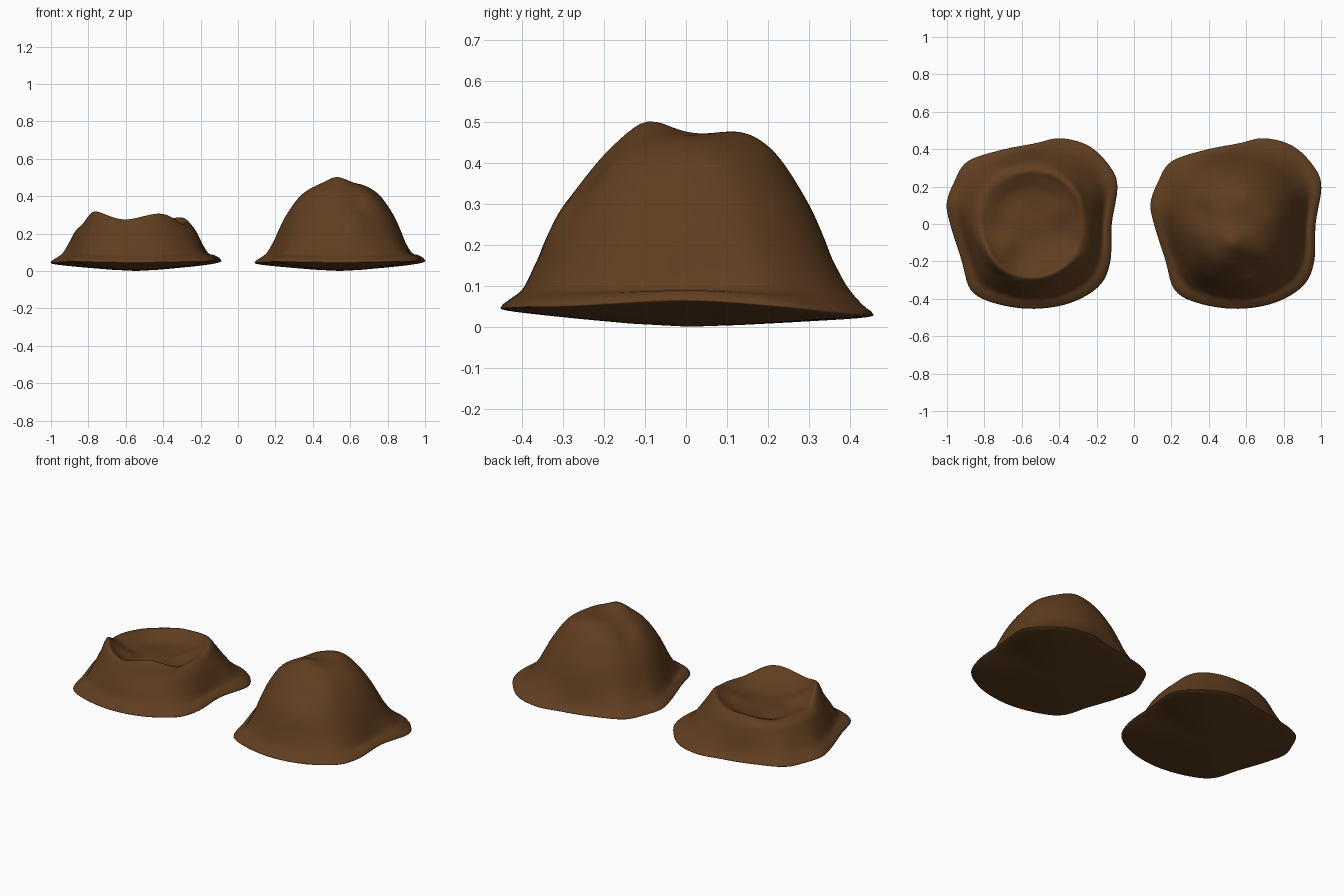
import bpy, bmesh, math
from mathutils import Vector

if "Cube" in bpy.data.objects:
    bpy.data.objects.remove(bpy.data.objects["Cube"])

brown = bpy.data.materials.new("earth brown")
brown.diffuse_color = (0.117, 0.048, 0.0145, 1)
brown.use_nodes = True
brown.node_tree.nodes["Principled BSDF"].inputs["Base Color"].default_value = brown.diffuse_color

N, SUB = 96, 5
# wavy skirt outline seen from above, shared by both mounds
OUTLINE = [(.423, 0), (.453, .20), (.41, .31), (.30, .415), (.15, .455), (.015, .428),
           (-.175, .39), (-.345, .33), (-.415, .22), (-.453, .11), (-.435, 0),
           (-.375, -.19), (-.325, -.35), (-.2, -.42), (0, -.45), (.2, -.42),
           (.355, -.33), (.415, -.2)]
# skirt edge height and crater crest height as (degrees, z)
EDGE = [(0, .075), (60, .04), (90, .036), (140, .045), (180, .055), (225, .06), (270, .055), (315, .06)]
CREST = [(0, .26), (35, .285), (90, .255), (135, .235), (180, .245), (218, .316),
         (258, .275), (296, .306), (335, .25)]


def catmull(a, b, c, d, t):
    return (b * 2 + (c - a) * t + (a * 2 - b * 5 + c * 4 - d) * t * t
            + (b * 3 - a - c * 3 + d) * t ** 3) * 0.5


def around(table, ang):
    """Smooth periodic lookup of a height by angle."""
    deg = math.degrees(ang) % 360
    n = len(table)
    for i in range(n):
        d0, z0 = table[i]
        d1, z1 = table[(i + 1) % n]
        if i == n - 1:
            d1 += 360
        if d0 <= deg <= d1:
            t = (deg - d0) / (d1 - d0)
            return z0 + (z1 - z0) * t * t * (3 - 2 * t)


def outline(u):
    n = len(OUTLINE)
    i = int(u)
    p = [Vector(OUTLINE[(i + k) % n]) for k in (-1, 0, 1, 2)]
    return catmull(*p, u - i)


def mound(name, cx, rings, bumps):
    """rings: (radius, height or height function, how much it follows the outline)"""
    bm = bmesh.new()
    columns = []
    for k in range(N):
        o = outline(k / N * len(OUTLINE))
        ang, ro = math.atan2(o.y, o.x), o.length
        edge = around(EDGE, ang)
        # shallow bulging underside, then the rounded skirt edge
        pts = [(ro * s, (edge - .014) * s ** 1.4) for s in (.3, .65, .97)]
        pts.append((ro, edge - .004))
        for r, z, w in rings:
            # the upper body is slightly longer front to back
            oval = 1 - .025 * (1 - w) * math.cos(2 * ang)
            pts.append((r * oval * (1 - w + w * ro / .455), z(ang) if callable(z) else z))
        pts = [Vector(p) for p in pts]
        col = []
        for i in range(len(pts) - 1):
            a, d = pts[max(i - 1, 0)], pts[min(i + 2, len(pts) - 1)]
            for s in range(SUB):
                col.append(catmull(a, pts[i], pts[i + 1], d, s / SUB))
        col.append(pts[-1])
        verts = []
        for p in col:
            x, y, z = p.x * math.cos(ang), p.x * math.sin(ang), p.y
            if z > .12:
                fade = min(1, (z - .12) / .1)
                z += fade * sum(h * math.exp(-((x - bx) ** 2 + (y - by) ** 2) / (s * s))
                                for bx, by, h, s in bumps)
            verts.append(bm.verts.new((x + cx, y, z)))
        columns.append(verts)
    for k in range(N):
        a, b = columns[k], columns[(k + 1) % N]
        for i in range(len(a) - 1):
            bm.faces.new((a[i], b[i], b[i + 1], a[i + 1]))
    # close the middle of the underside and the top
    for i, flip in ((0, True), (-1, False)):
        loop = [c[i] for c in columns]
        mid = sum((v.co for v in loop), Vector()) / N
        mid.z = 0 if flip else mid.z
        c = bm.verts.new(mid)
        for k in range(N):
            f = (loop[k], loop[(k + 1) % N], c)
            bm.faces.new(f[::-1] if flip else f)
    bmesh.ops.recalc_face_normals(bm, faces=bm.faces)
    me = bpy.data.meshes.new(name)
    bm.to_mesh(me)
    bm.free()
    me.materials.append(brown)
    for p in me.polygons:
        p.use_smooth = True
    ob = bpy.data.objects.new(name, me)
    bpy.context.collection.objects.link(ob)


# flared skirt and lower slope common to both
BASE = [(.434, lambda a: around(EDGE, a) + .013, 1), (.398, .095, .75), (.362, .16, .45)]

# hollow mound with a crater
mound("hollow_dirt_mound", -.545, BASE + [
    (.328, .22, .25),
    (.285, lambda a: around(CREST, a), .2),
    (.24, lambda a: .6 * around(CREST, a) + .085, .1),
    (.18, lambda a: .25 * around(CREST, a) + .15, 0), (.1, .205, 0), (.02, .205, 0)],
    [(.15, .06, .02, .07), (-.13, -.12, .015, .06), (-.12, .13, -.012, .08)])

# full rounded mound
mound("full_dirt_mound", .545, BASE + [
    (.336, .22, .3), (.297, .30, .2), (.237, .39, .1),
    (.182, .437, 0), (.11, .465, 0), (.02, .47, 0)],
    [(-.015, -.09, .034, .07), (.03, .16, .018, .08),
     (.08, -.24, -.035, .07), (-.03, -.25, -.015, .06), (.09, -.31, .025, .05),
     (-.19, .06, -.03, .08), (.22, -.06, -.015, .08)])
